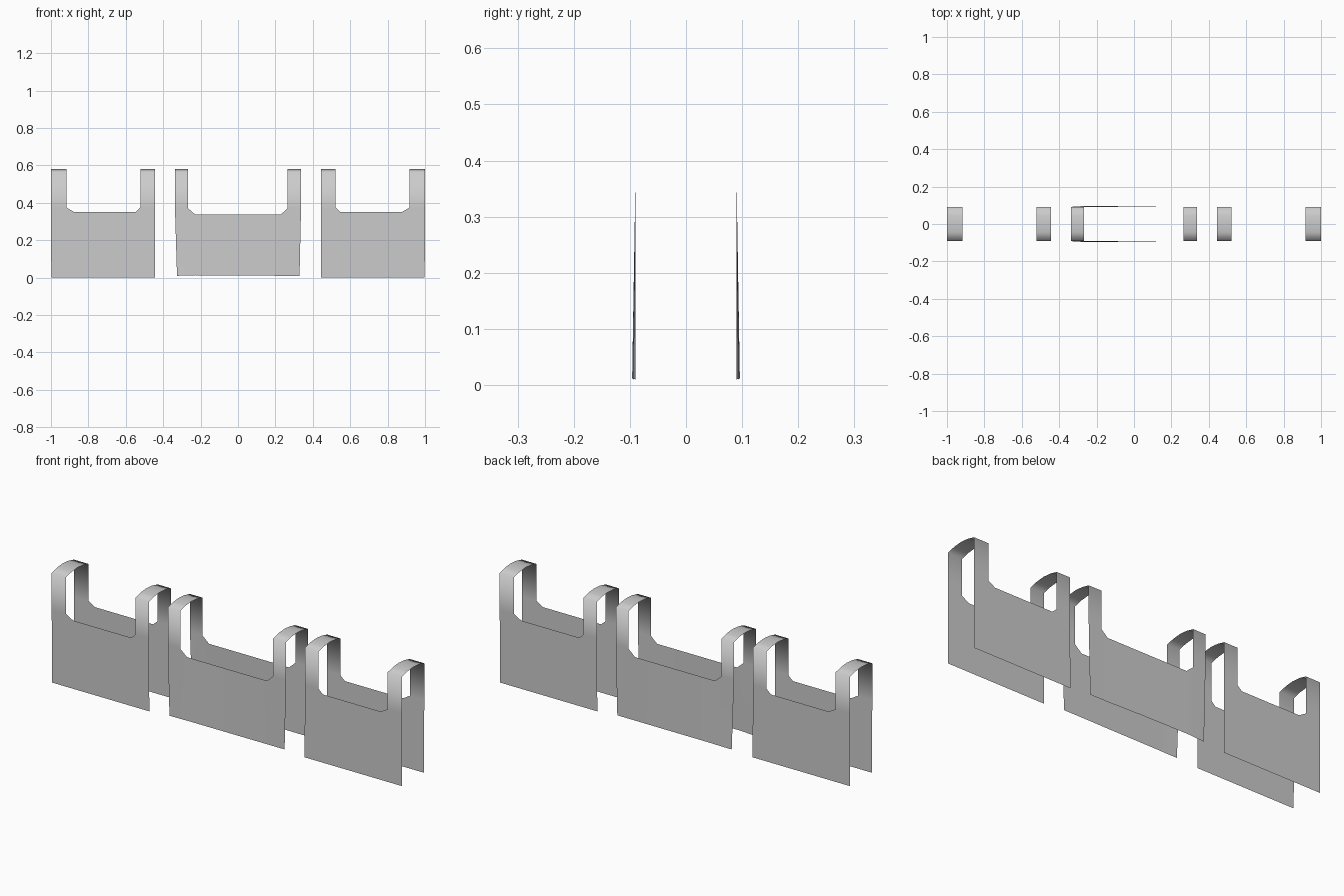
import bpy, bmesh

cube = bpy.data.objects.get("Cube")
if cube:
    bpy.data.objects.remove(cube, do_unlink=True)

grey = bpy.data.materials.new("plain grey")
grey.use_nodes = True
colour = (0.6, 0.6, 0.6, 1)
grey.diffuse_color = colour
grey.node_tree.nodes["Principled BSDF"].inputs["Base Color"].default_value = colour

HALF = 0.09          # half the distance between front and back sheets
STRAP_TOP = 0.565    # where the strap starts to bend over
ARCH = [(-HALF, STRAP_TOP), (-0.045, 0.576), (0, 0.58), (0.045, 0.576), (HALF, STRAP_TOP)]


def double_panel(name, columns, mirror=1, flare=None):
    """Front and back sheets joined by a strap over each end.
    Each column is (x at top, x at bottom, bottom z, top z)."""
    bm = bmesh.new()

    def vert(x, y, z):
        return bm.verts.new((x * mirror, y, z))

    sheets = {}
    for side in (-1, 1):
        sheet = []
        for i, (x_top, x_low, z_low, z_top) in enumerate(columns):
            out = HALF + (flare[i] if flare else 0)
            sheet.append((vert(x_low, side * out, z_low), vert(x_top, side * HALF, z_top)))
        for a, b in zip(sheet, sheet[1:]):
            bm.faces.new((a[0], b[0], b[1], a[1]))
        sheets[side] = sheet

    # straps rise from the outer two columns at each end and arch over
    for i, j in ((0, 1), (len(columns) - 2, len(columns) - 1)):
        rows = [(sheets[-1][i][1], sheets[-1][j][1])]
        rows += [(vert(columns[i][0], y, z), vert(columns[j][0], y, z)) for y, z in ARCH]
        rows.append((sheets[1][i][1], sheets[1][j][1]))
        for a, b in zip(rows, rows[1:]):
            bm.faces.new((a[0], a[1], b[1], b[0]))

    bmesh.ops.recalc_face_normals(bm, faces=bm.faces)
    # make the outer sides face outward
    if sum(f.normal.y * f.calc_center_median().y * f.calc_area() for f in bm.faces) < 0:
        bmesh.ops.reverse_faces(bm, faces=bm.faces)
    mesh = bpy.data.meshes.new(name)
    bm.to_mesh(mesh)
    bm.free()
    mesh.materials.append(grey)
    mesh.shade_smooth()
    obj = bpy.data.objects.new(name, mesh)
    bpy.context.collection.objects.link(obj)


# outer panels, mirrored about the centre
end_columns = [
    (0.445, 0.443, 0, 0.375), (0.522, 0.522, 0, 0.375), (0.547, 0.547, 0, 0.352),
    (0.878, 0.878, 0, 0.352), (0.917, 0.917, 0, 0.375), (1, 0.998, 0, 0.375),
]
double_panel("left_panel", end_columns)
double_panel("right_panel", end_columns, mirror=-1)

# middle panel with a slight flare along its lower edge
middle_columns = [
    (-0.337, -0.326, 0.01, 0.37), (-0.266, -0.262, 0.012, 0.37),
    (-0.228, -0.226, 0.013, 0.337), (0.03, 0.03, 0.012, 0.337),
    (0.228, 0.226, 0.01, 0.337), (0.264, 0.262, 0.01, 0.37),
    (0.337, 0.329, 0.01, 0.37),
]
double_panel("middle_panel", middle_columns,
             flare=[0.003, 0.006, 0.006, 0.004, 0, 0, 0])
